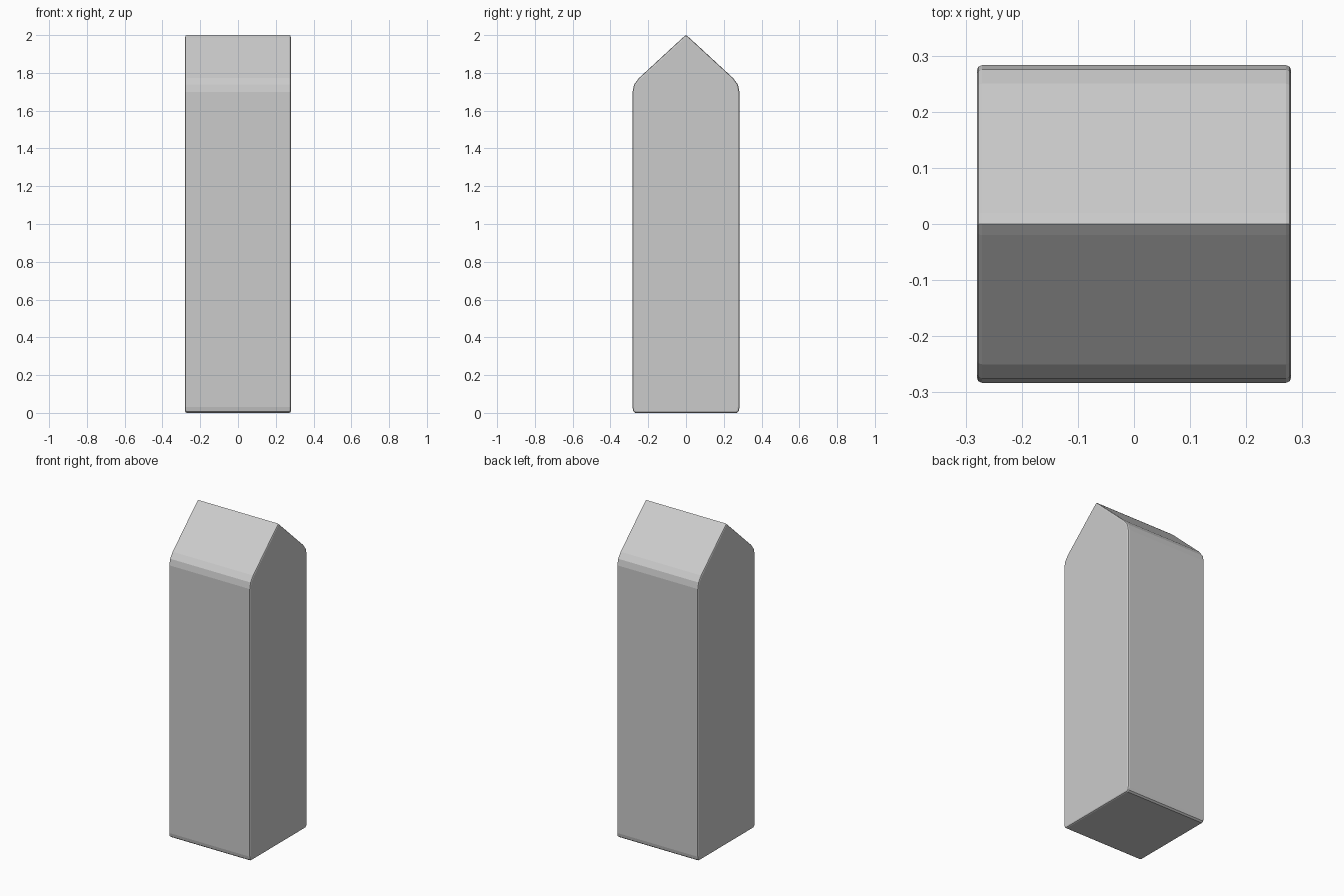
import bpy, bmesh

if "Cube" in bpy.data.objects:
    bpy.data.objects.remove(bpy.data.objects["Cube"])

HALF_W = 0.28
# Half of the side outline (y, z), from the base up to just below the ridge
half = [(0.268, 0.0), (0.279, 0.008), (0.283, 0.03), (0.283, 1.70),
        (0.275, 1.738), (0.25, 1.772), (0.02, 1.984)]
outline = half + [(0.0, 2.0)] + [(-y, z) for y, z in reversed(half)]

# Post body: side outline extruded across x
bm = bmesh.new()
cap = bm.faces.new([bm.verts.new((-HALF_W, y, z)) for y, z in outline])
ext = bmesh.ops.extrude_face_region(bm, geom=[cap])
moved = [g for g in ext["geom"] if isinstance(g, bmesh.types.BMVert)]
bmesh.ops.translate(bm, verts=moved, vec=(2 * HALF_W, 0, 0))
bmesh.ops.recalc_face_normals(bm, faces=bm.faces)

# Softened rims around both end faces
rims = [e for e in bm.edges if abs(e.verts[0].co.x - e.verts[1].co.x) < 1e-6]
bmesh.ops.bevel(bm, geom=rims, offset=0.009, offset_type='OFFSET',
                segments=2, profile=0.5, affect='EDGES', clamp_overlap=True)

mesh = bpy.data.meshes.new("gabled_post")
bm.to_mesh(mesh)
bm.free()
post = bpy.data.objects.new("gabled_post", mesh)
bpy.context.collection.objects.link(post)
